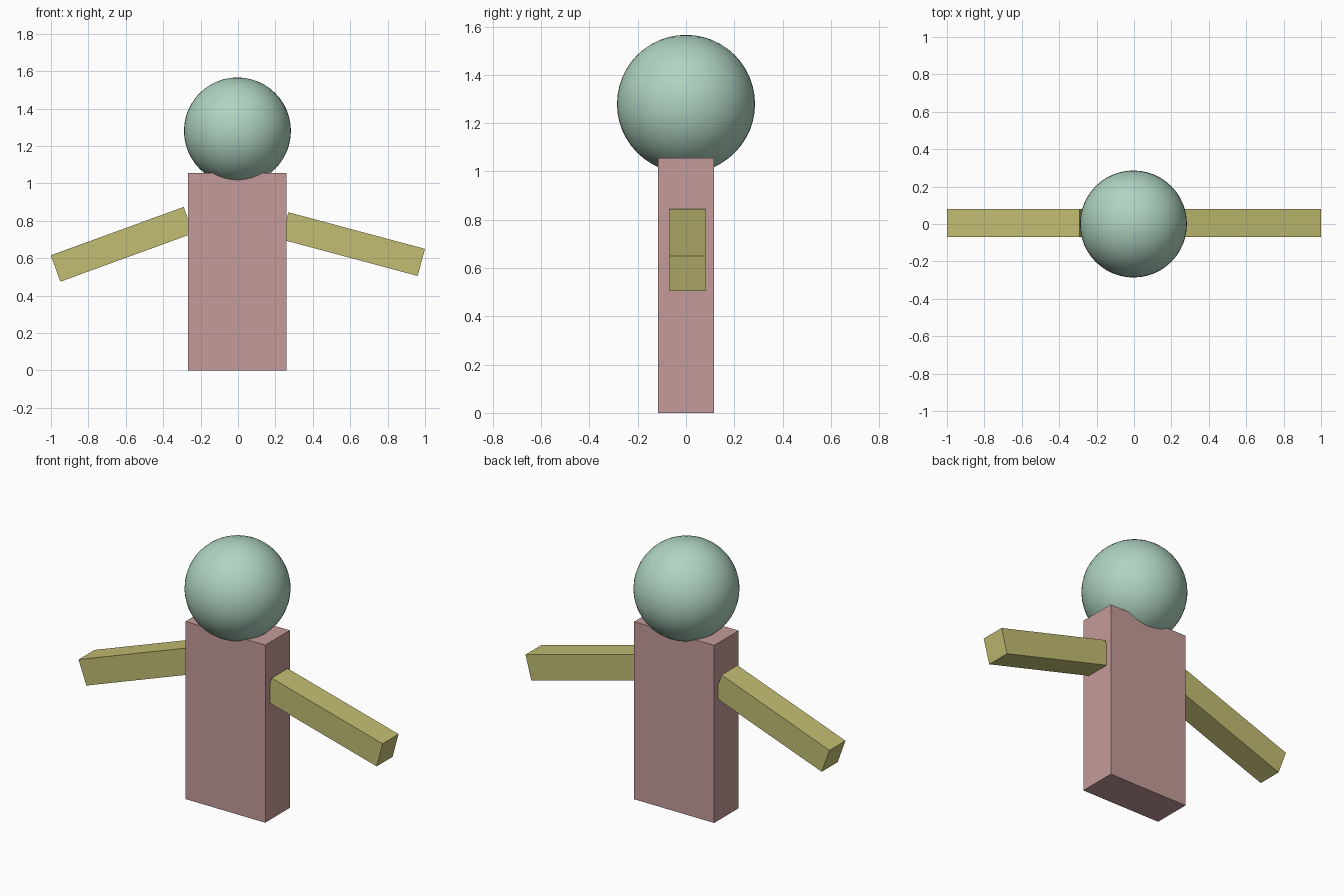
import bpy
from math import radians

cube = bpy.data.objects.get("Cube")
if cube:
    bpy.data.objects.remove(cube, do_unlink=True)


def material(name, rgb):
    mat = bpy.data.materials.new(name)
    mat.use_nodes = True
    colour = (*rgb, 1.0)
    mat.diffuse_color = colour
    mat.node_tree.nodes["Principled BSDF"].inputs["Base Color"].default_value = colour
    return mat


def box(name, centre, size, mat, tilt=0.0):
    bpy.ops.mesh.primitive_cube_add(size=1, location=centre)
    obj = bpy.context.object
    obj.name = name
    obj.scale = size
    bpy.ops.object.transform_apply(location=False, rotation=False, scale=True)
    obj.rotation_euler.y = radians(tilt)
    obj.data.materials.append(mat)
    return obj


pink = material("dusty_pink", (0.55, 0.33, 0.32))
olive = material("olive_yellow", (0.54, 0.51, 0.17))
mint = material("pale_mint", (0.43, 0.66, 0.53))

# Slab torso
box("torso", (-0.003, 0, 0.528), (0.526, 0.23, 1.056), pink)

# Arms sloping down and outward at slightly different angles
arm_size = (0.756, 0.15, 0.15)
box("left_arm", (0.615, 0.006, 0.675), arm_size, olive, 15)
box("right_arm", (-0.62, 0.006, 0.674), arm_size, olive, -20)

# Round head sunk slightly into the torso
bpy.ops.mesh.primitive_uv_sphere_add(segments=48, ring_count=24, radius=0.286,
                                     location=(-0.003, 0, 1.28))
head = bpy.context.object
head.name = "head"
head.data.materials.append(mint)
bpy.ops.object.shade_smooth_by_angle(angle=radians(30))
